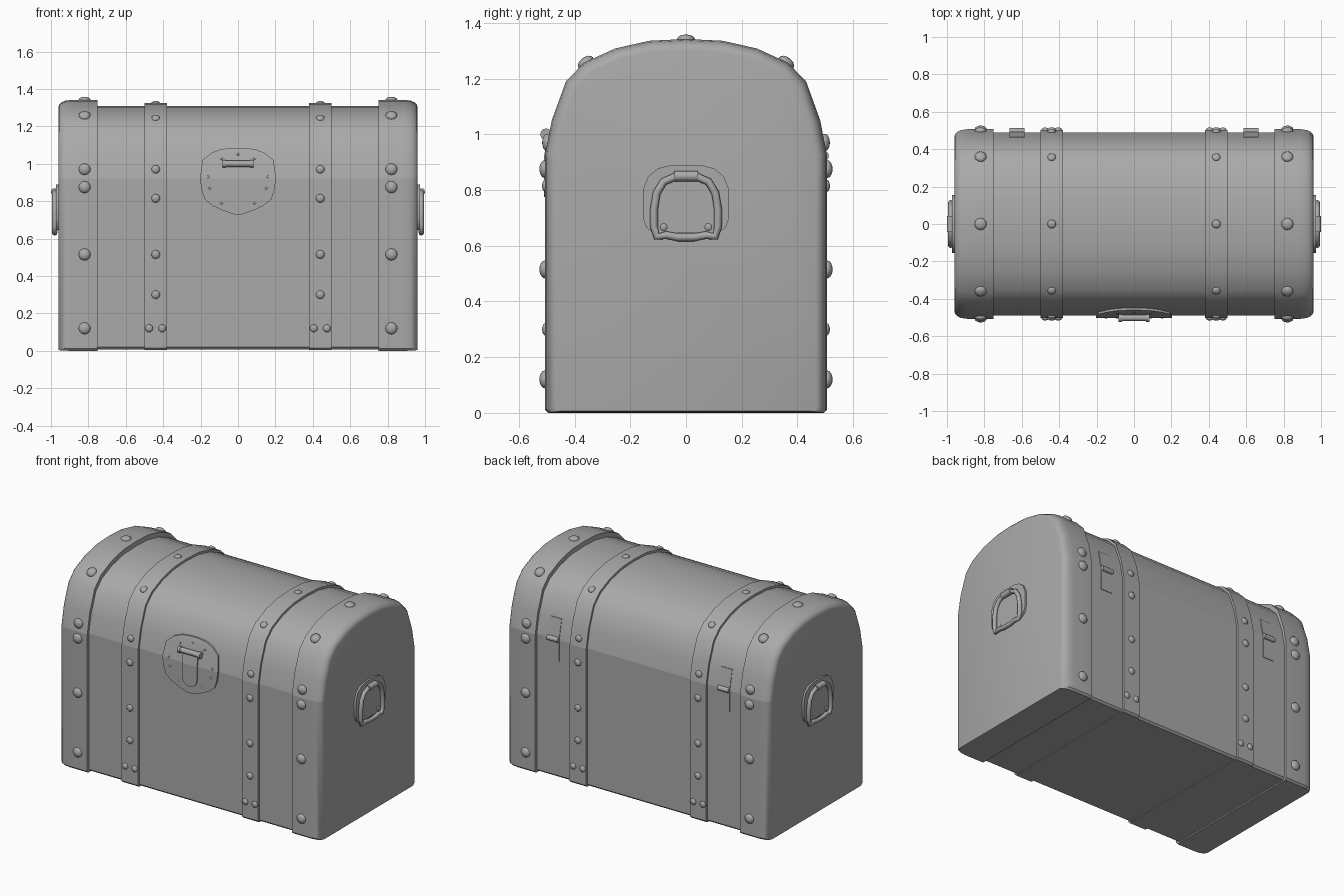
import bpy, bmesh, math
from mathutils import Matrix, Vector

if "Cube" in bpy.data.objects:
    bpy.data.objects.remove(bpy.data.objects["Cube"])

grey = bpy.data.materials.new("plain_grey")
grey.use_nodes = True
COLOUR = (0.4, 0.4, 0.4, 1)
grey.diffuse_color = COLOUR
grey.node_tree.nodes["Principled BSDF"].inputs["Base Color"].default_value = COLOUR

SPRING = 0.92  # height where the straight walls meet the domed lid
# dome profile as (fraction of half width, fraction of dome height)
DOME = [(1, 0), (0.95, 0.31), (0.85, 0.64), (0.72, 0.8), (0.5, 0.92), (0.26, 0.985), (0, 1)]
BODY, BAND, CAP = (0.49, 1.31), (0.503, 1.325), (0.507, 1.342)


def finish(name, bm, sharp=35):
    """Turn a bmesh into an object, smooth except at hard edges and the lid seam."""
    bmesh.ops.recalc_face_normals(bm, faces=bm.faces)
    for f in bm.faces:
        f.smooth = True
    for e in bm.edges:
        a, b = e.verts
        seam = abs(a.co.z - SPRING) < 1e-4 and abs(b.co.z - SPRING) < 1e-4
        e.smooth = not seam and e.calc_face_angle(0) < math.radians(sharp)
    mesh = bpy.data.meshes.new(name)
    bm.to_mesh(mesh)
    bm.free()
    mesh.materials.append(grey)
    obj = bpy.data.objects.new(name, mesh)
    bpy.context.collection.objects.link(obj)
    return obj


def loft(name, rings, sharp=35):
    """Skin a row of equal point rings and close both ends."""
    bm = bmesh.new()
    rows = [[bm.verts.new(p) for p in ring] for ring in rings]
    n = len(rows[0])
    for r, s in zip(rows, rows[1:]):
        for i in range(n):
            j = (i + 1) % n
            bm.faces.new((r[i], r[j], s[j], s[i]))
    bm.faces.new(rows[0])
    bm.faces.new(rows[-1])
    return finish(name, bm, sharp)


def section(x, size, inset=0, bottom=0.0):
    """Cross-section of the chest at x."""
    w, rise = size[0] - inset, size[1] - inset - SPRING
    half = [(w - 0.012, bottom), (w, bottom + 0.012)]
    half += [(w * u, SPRING + rise * v) for u, v in DOME]
    half += [(-y, z) for y, z in reversed(half[:-1])]
    return [(x, y, z) for y, z in half]


def wall(size, z):
    """Half width of the chest at height z."""
    v = (z - SPRING) / (size[1] - SPRING)
    if v <= 0:
        return size[0]
    for (u0, v0), (u1, v1) in zip(DOME, DOME[1:]):
        if v <= v1:
            return size[0] * (u0 + (u1 - u0) * (v - v0) / (v1 - v0))
    return 0


def wall_plate(name, cx, rows, side, lift, size=BODY):
    """Thin plate hugging the front (-1) or back (+1) wall, from (z, half width) rows."""
    rings = []
    for z, w in rows:
        y = wall(size, z)
        rings.append([(cx - w, side * (y - 0.01), z), (cx + w, side * (y - 0.01), z),
                      (cx + w, side * (y + lift), z), (cx - w, side * (y + lift), z)])
    return loft(name, rings)


def dome_stud(bm, pos, normal, r, height=0.6):
    rot = Vector(normal).to_track_quat("Z", "Y").to_matrix().to_4x4()
    m = Matrix.Translation(pos) @ rot @ Matrix.Diagonal((r, r, r * height, 1))
    bmesh.ops.create_uvsphere(bm, u_segments=12, v_segments=8, radius=1, matrix=m)


def rod(name, centre, axis, r, length):
    bm = bmesh.new()
    rot = Vector(axis).to_track_quat("Z", "Y").to_matrix().to_4x4()
    bmesh.ops.create_cone(bm, cap_ends=True, segments=12, radius1=r, radius2=r,
                          depth=length, matrix=Matrix.Translation(centre) @ rot)
    return finish(name, bm, 40)


# Chest body
loft("chest_body", [section(x, BODY, 0, 0.008) for x in (-0.9, 0.9)])

for s, label in ((-1, "right"), (1, "left")):
    # Rounded end caps and straps
    ends = ((0.75, 0), (0.89, 0), (0.925, 0.005), (0.945, 0.014), (0.956, 0.026), (0.96, 0.04))
    loft(label + "_end_cap", [section(s * x, CAP, i, i * 0.15) for x, i in ends])
    loft(label + "_strap", [section(s * x, BAND, 0, 0.004) for x in (0.38, 0.5)])

    # Rivets on cap and strap, front and back
    bm = bmesh.new()
    for x, r, size, heights in ((0.82, 0.032, CAP, (0.12, 0.515, 0.875, 0.97)),
                                (0.44, 0.023, BAND, (0.3, 0.515, 0.815, 0.97))):
        for side in (-1, 1):
            for z in heights:
                dome_stud(bm, (s * x, side * wall(size, z), z), (0, side, 0), r)
            z = SPRING + (size[1] - SPRING) * 0.8
            dome_stud(bm, (s * x, side * size[0] * 0.71, z), (0, side * 0.6, 0.8), r)
        dome_stud(bm, (s * x, 0, size[1]), (0, 0, 1), r, 0.5)
    for x in (0.405, 0.475):
        for side in (-1, 1):
            dome_stud(bm, (s * x, side * BAND[0], 0.12), (0, side, 0), 0.021)
    finish(label + "_rivets", bm, 50)

    # Back hinges
    for part, rows in (("upper", (0.93, 0.99, 1.05)), ("lower", (0.78, 0.85, 0.915))):
        wall_plate(f"{label}_hinge_{part}_leaf", s * 0.625, [(z, 0.04) for z in rows], 1, 0.004)
    rod(label + "_hinge_barrel", (s * 0.625, 0.497, 0.922), (1, 0, 0), 0.016, 0.08)

    # Side handle: arched plate, clamp, hanging ring
    arch = ((0.89, 0.05), (0.878, 0.1), (0.85, 0.135), (0.8, 0.155),
            (0.7, 0.155), (0.665, 0.142), (0.645, 0.115))
    loft(label + "_handle_plate", [[(s * 0.95, -w, z), (s * 0.95, w, z),
                                    (s * 0.972, w, z), (s * 0.972, -w, z)] for z, w in arch])
    rod(label + "_handle_clamp", (s * 0.981, 0, 0.85), (0, 1, 0), 0.019, 0.085)
    half = [(0.04, 0.847), (0.08, 0.83), (0.105, 0.79), (0.115, 0.73),
            (0.115, 0.67), (0.106, 0.633), (0.07, 0.638), (0.03, 0.63)]
    path = half + [(-y, z) for y, z in reversed(half)]
    curve = bpy.data.curves.new(label + "_handle_ring", "CURVE")
    curve.dimensions = "3D"
    curve.bevel_depth = 0.014
    curve.bevel_resolution = 2
    spline = curve.splines.new("POLY")
    spline.points.add(len(path) - 1)
    for p, (y, z) in zip(spline.points, path):
        p.co = (s * 0.98, y, z, 1)
    spline.use_cyclic_u = True
    curve.materials.append(grey)
    bpy.context.collection.objects.link(bpy.data.objects.new(label + "_handle_ring", curve))
    bm = bmesh.new()
    for y in (-0.08, 0.08):
        dome_stud(bm, (s * 0.972, y, 0.667), (s, 0, 0), 0.013, 0.4)
    finish(label + "_handle_screws", bm)

# Front lock: shield plate, hasp, hinge bar and tiny screws
shield = [(1.085, 0.03), (1.078, 0.09), (1.06, 0.14), (1.02, 0.19), (SPRING, 0.203),
          (0.86, 0.195), (0.81, 0.178), (0.775, 0.135), (0.75, 0.08), (0.73, 0.02)]
wall_plate("lock_plate", 0, shield, -1, 0.012)
hasp = [(1.0, 0.055), (SPRING, 0.055), (0.83, 0.055)]
hasp += [(0.83 - 0.055 * math.sin(a), 0.055 * math.cos(a))
         for a in (math.radians(d) for d in (25, 50, 70, 85))]
wall_plate("lock_hasp", 0, hasp, -1, 0.02)
rod("lock_bar", (0, -0.502, 1.0), (1, 0, 0), 0.017, 0.13)
for s in (-1, 1):
    rod("lock_bar_end", (s * 0.073, -0.502, 1.0), (1, 0, 0), 0.021, 0.018)
bm = bmesh.new()
for x, z in ((0, 1.05), (0.09, 1.03), (0.16, 0.93), (0.15, 0.87), (0.09, 0.79)):
    for s in (-1, 1) if x else (1,):
        dome_stud(bm, (s * x, -wall(BODY, z) - 0.012, z), (0, -1, 0), 0.007, 0.5)
finish("lock_screws", bm)
